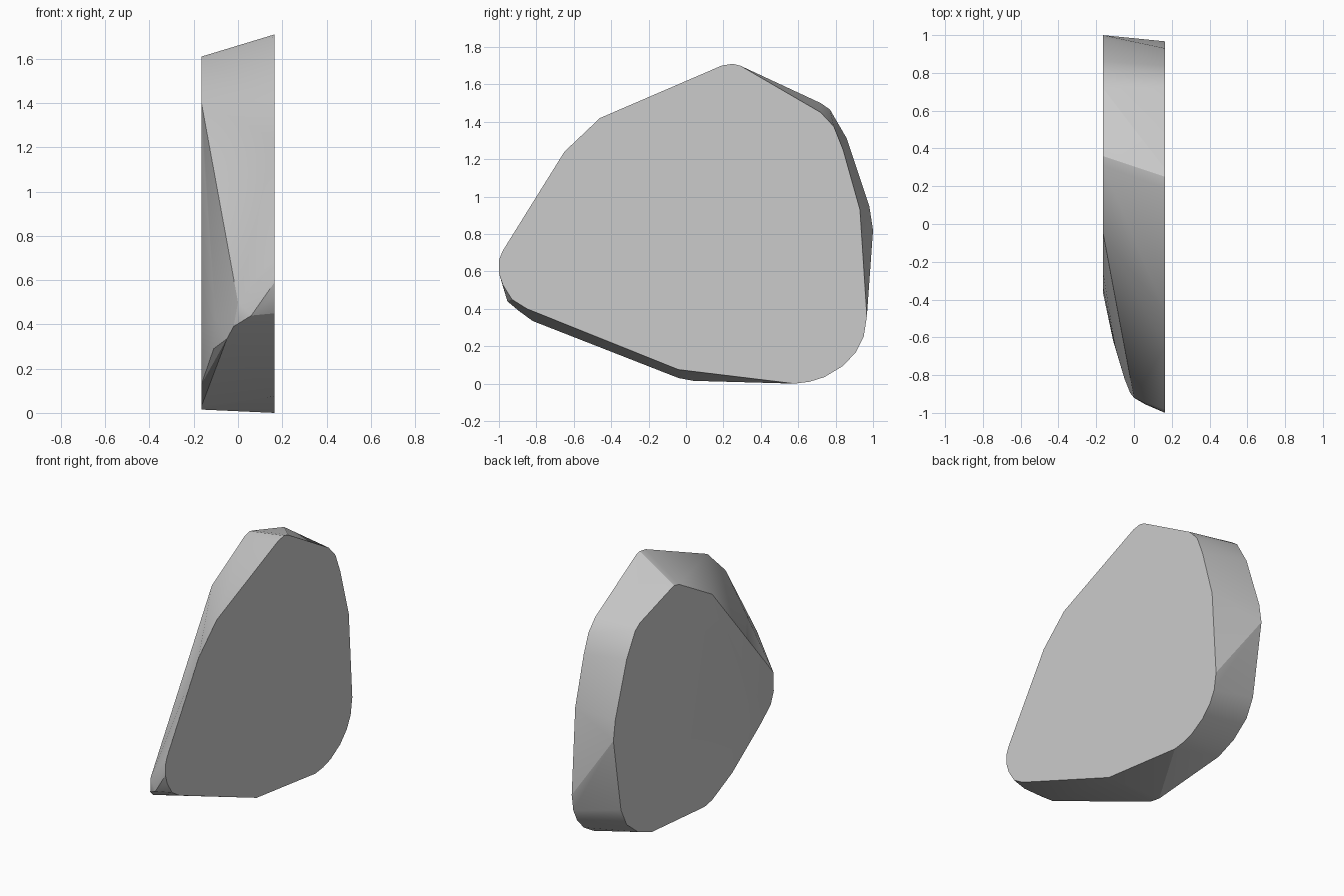
import bpy, bmesh, math

if "Cube" in bpy.data.objects:
    bpy.data.objects.remove(bpy.data.objects["Cube"])

HALF = 0.165

# Outline (y, z) of the larger flat side, at +x
right_side = [(-1, .59), (-1, .66), (-.98, .71), (-.65, 1.24), (-.46, 1.42), (.19, 1.70),
              (.25, 1.71), (.29, 1.70), (.72, 1.45), (.79, 1.375), (.84, 1.25), (.93, .93),
              (.967, .36), (.95, .25), (.91, .17), (.84, .095), (.74, .035), (.66, .01), (.58, 0),
              (-.04, .075), (-.85, .40), (-.93, .45), (-.98, .53)]
# Outline of the smaller flat side, at -x
left_side = [(.31, 1.60), (.36, 1.61), (.40, 1.60), (.72, 1.50), (.77, 1.465), (.86, 1.31),
             (.98, .95), (1, .82), (.92, .33), (.86, .21), (.74, .115), (.6, .06), (.04, .015),
             (-.04, .03), (-.25, .13), (-.34, .27), (-.36, .38), (-.33, .57), (-.25, .85),
             (-.09, 1.28), (-.04, 1.40)]
# Points on the rounded nose between the two sides
nose = [(-.11, -.62, .29), (-.05, -.82, .335), (-.02, -.895, .39), (0, -.92, .43),
        (0, -.92, .50), (.06, -.955, .44), (-.10, -.65, .42)]

bm = bmesh.new()
for x, outline in ((HALF, right_side), (-HALF, left_side)):
    for y, z in outline:
        bm.verts.new((x, y, z))
for p in nose:
    bm.verts.new(p)

# Stretch a convex skin over the outlines, then merge the flat areas
hull = bmesh.ops.convex_hull(bm, input=bm.verts[:])
bmesh.ops.delete(bm, geom=[v for v in bm.verts if not v.link_faces], context='VERTS')
bmesh.ops.dissolve_limit(bm, angle_limit=math.radians(0.5), verts=bm.verts[:], edges=bm.edges[:])
bmesh.ops.recalc_face_normals(bm, faces=bm.faces[:])

mesh = bpy.data.meshes.new("stone_slab")
bm.to_mesh(mesh)
bm.free()
slab = bpy.data.objects.new("stone_slab", mesh)
bpy.context.collection.objects.link(slab)
bpy.context.view_layer.objects.active = slab
slab.select_set(True)
bpy.ops.object.shade_smooth_by_angle(angle=math.radians(20))
